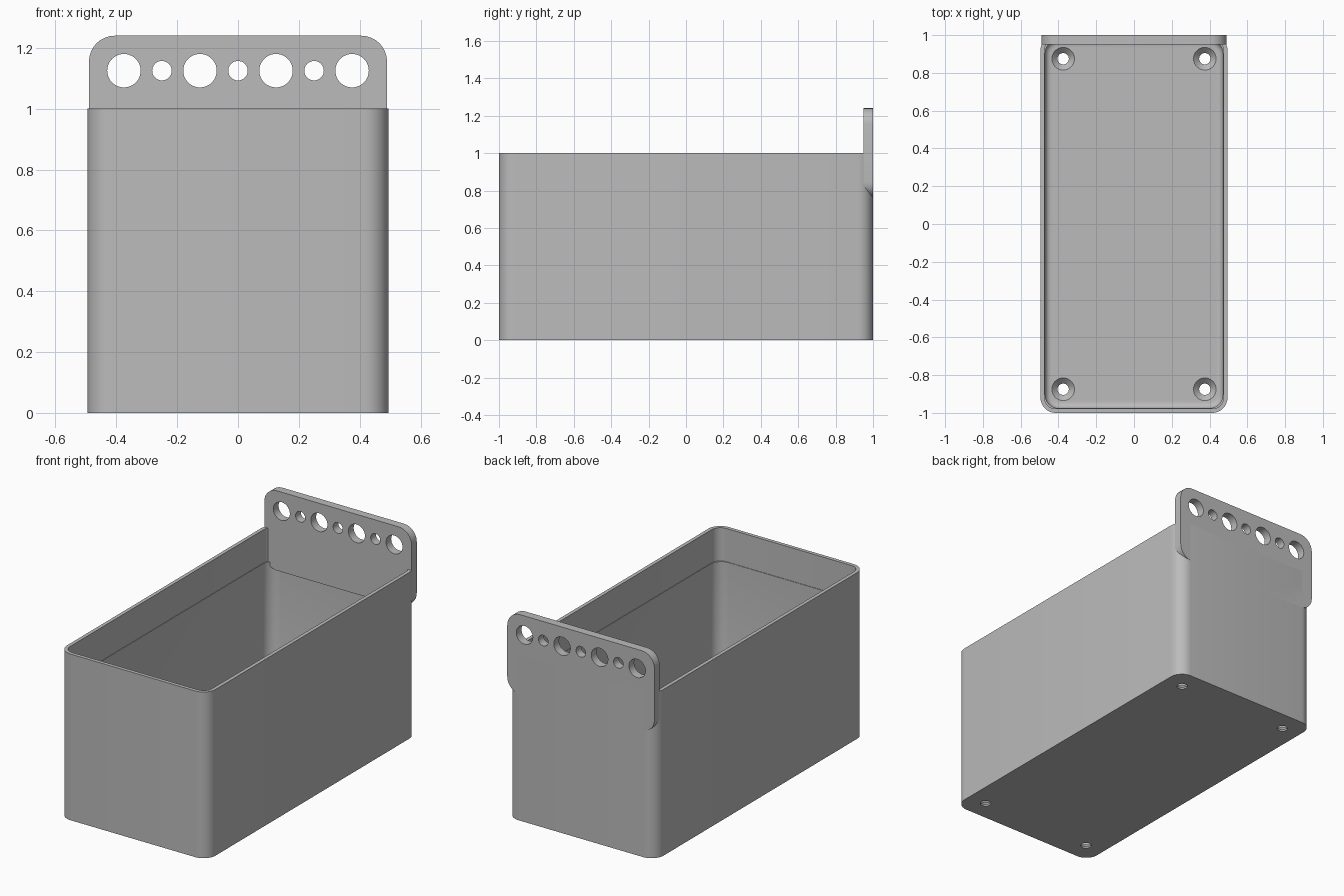
import bpy, bmesh, math
from mathutils import Matrix, Vector

cube = bpy.data.objects.get("Cube")
if cube:
    bpy.data.objects.remove(cube, do_unlink=True)

grey = bpy.data.materials.new("plain grey")
grey.use_nodes = True
grey.diffuse_color = (0.5, 0.5, 0.5, 1)
grey.node_tree.nodes["Principled BSDF"].inputs["Base Color"].default_value = (0.5, 0.5, 0.5, 1)


def rounded_rect(half_w, half_h, radius, steps=8):
    """Corner-rounded outline, anticlockwise."""
    pts = []
    for i, (sx, sy) in enumerate([(1, 1), (-1, 1), (-1, -1), (1, -1)]):
        for k in range(steps + 1):
            a = math.pi / 2 * (i + k / steps)
            pts.append((sx * (half_w - radius) + radius * math.cos(a),
                        sy * (half_h - radius) + radius * math.sin(a)))
    return pts


def loft(name, rings):
    """Skin a list of equal-length rings and cap both ends."""
    bm = bmesh.new()
    loops = [[bm.verts.new(p) for p in ring] for ring in rings]
    for a, b in zip(loops, loops[1:]):
        for i in range(len(a)):
            j = (i + 1) % len(a)
            bm.faces.new((a[i], a[j], b[j], b[i]))
    bm.faces.new(loops[0])
    bm.faces.new(loops[-1])
    bmesh.ops.recalc_face_normals(bm, faces=bm.faces)
    mesh = bpy.data.meshes.new(name)
    bm.to_mesh(mesh)
    bm.free()
    mesh.materials.append(grey)
    obj = bpy.data.objects.new(name, mesh)
    bpy.context.collection.objects.link(obj)
    return obj


def circle(centre, radius, axis, steps=40):
    turn = Vector((0, 0, 1)).rotation_difference(Vector(axis)).to_matrix()
    return [Vector(centre) + turn @ Vector((radius * math.cos(t), radius * math.sin(t), 0))
            for t in (math.tau * k / steps for k in range(steps))]


def drill(target, cutters):
    """Subtract the cutters, then discard them."""
    bpy.ops.object.select_all(action='DESELECT')
    bpy.context.view_layer.objects.active = target
    target.select_set(True)
    for c in cutters:
        c.hide_render = True
        mod = target.modifiers.new("hole", 'BOOLEAN')
        mod.operation, mod.solver, mod.object = 'DIFFERENCE', 'EXACT', c
        bpy.ops.object.modifier_apply(modifier=mod.name)
        bpy.data.objects.remove(c, do_unlink=True)
    bpy.ops.object.shade_smooth_by_angle(angle=math.radians(30))


# Open box: outer wall, rim, inner wall with a fine step, filleted floor
FLOOR, FILLET = 0.04, 0.03


def box_ring(z, inset, radius):
    return [(x, y, z) for x, y in rounded_rect(0.495 - inset, 1 - inset, radius)]


rings = [box_ring(0, 0, 0.08), box_ring(1, 0, 0.08),
         box_ring(1, 0.022, 0.056), box_ring(0.8, 0.022, 0.056),
         box_ring(0.8, 0.025, 0.07)]
for k in range(5):
    a = math.pi / 2 * k / 4
    shift = FILLET * (1 - math.cos(a))
    rings.append(box_ring(FLOOR + FILLET * (1 - math.sin(a)), 0.025 + shift, 0.07 - shift))
box = loft("box", rings)

# Countersunk screw holes through the floor
screw_profile = [(-0.02, 0.03), (FLOOR - 0.03, 0.03), (FLOOR, 0.06), (FLOOR + 0.02, 0.06)]
drill(box, [loft("screw_cutter", [circle((x, y, z), r, (0, 0, 1)) for z, r in screw_profile])
            for x in (-0.375, 0.375) for y in (-0.875, 0.875)])

# Upright back plate with rounded corners
plate = loft("back_plate", [[(x, y, 1 + z) for x, z in rounded_rect(0.49, 0.24, 0.085)]
                            for y in (0.95, 1)])

# Row of alternating large and small tool holes
drill(plate, [loft("tool_cutter", [circle((0.125 * i, y, 1.125), 0.055 if i % 2 else 0.032, (0, 1, 0))
                                   for y in (0.9, 1.05)])
              for i in range(-3, 4)])
